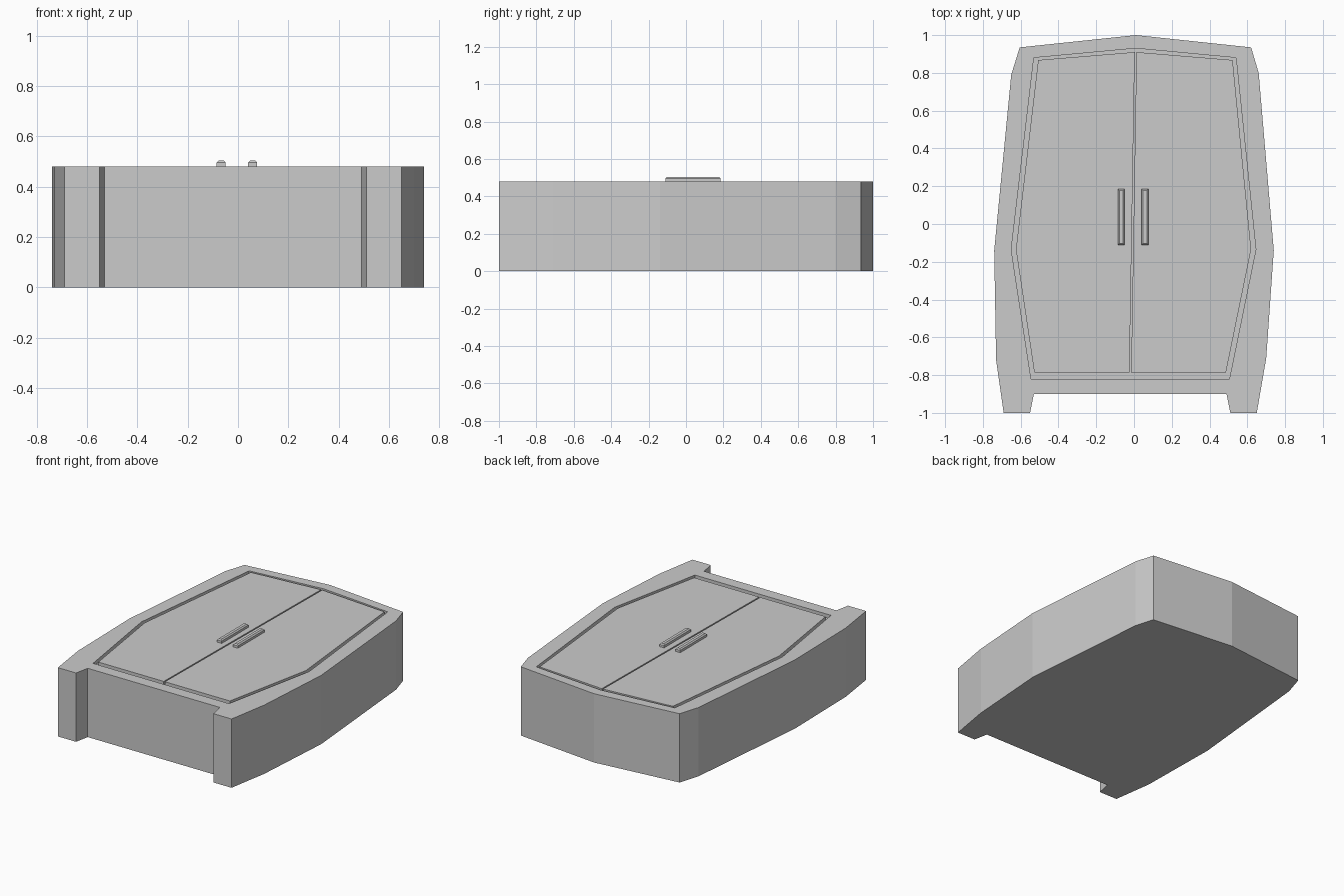
import bpy, bmesh

if "Cube" in bpy.data.objects:
    bpy.data.objects.remove(bpy.data.objects["Cube"])

TOP = 0.48
FLOOR = 0.455


def loft(name, rings):
    """Solid from stacked rings, each a list of (x, y) points and a height."""
    bm = bmesh.new()
    loops = [[bm.verts.new((x, y, z)) for x, y in pts] for pts, z in rings]
    n = len(loops[0])
    bm.faces.new(loops[0])
    bm.faces.new(loops[-1])
    for a, b in zip(loops, loops[1:]):
        for i in range(n):
            j = (i + 1) % n
            bm.faces.new((a[i], a[j], b[j], b[i]))
    bmesh.ops.recalc_face_normals(bm, faces=bm.faces)
    mesh = bpy.data.meshes.new(name)
    bm.to_mesh(mesh)
    bm.free()
    ob = bpy.data.objects.new(name, mesh)
    bpy.context.collection.objects.link(ob)
    return ob


def rect(x0, x1, y0, y1, inset=0.0):
    x0, x1, y0, y1 = x0 + inset, x1 - inset, y0 + inset, y1 - inset
    return [(x0, y0), (x1, y0), (x1, y1), (x0, y1)]


# Cabinet body lying on its back, slightly lopsided, with two stub feet
outline = [(0.01, 1.0), (-0.605, 0.935), (-0.65, 0.79), (-0.74, -0.14),
           (-0.73, -0.72), (-0.69, -1.0), (-0.55, -1.0), (-0.53, -0.9),
           (0.49, -0.9), (0.51, -1.0), (0.65, -1.0), (0.70, -0.71),
           (0.74, -0.14), (0.66, 0.80), (0.62, 0.935)]
body = loft("cabinet_body", [(outline, 0), (outline, TOP)])

# Shallow door recess cut into the face of the body
recess = [(0.01, 0.93), (-0.53, 0.88), (-0.65, -0.135), (-0.545, -0.82),
          (0.505, -0.82), (0.645, -0.135), (0.54, 0.88)]
cutter = loft("recess_cutter", [(recess, FLOOR), (recess, TOP + 0.1)])
cutter.hide_render = True
mod = body.modifiers.new("recess", 'BOOLEAN')
mod.operation = 'DIFFERENCE'
mod.solver = 'EXACT'
mod.object = cutter
bpy.context.view_layer.objects.active = body
bpy.ops.object.modifier_apply(modifier="recess")
bpy.data.objects.remove(cutter)

# Two doors, split by a slightly slanted gap
left = [(0.004, 0.91), (-0.507, 0.868), (-0.625, -0.135), (-0.528, -0.785), (-0.024, -0.785)]
right = [(0.013, 0.91), (0.522, 0.868), (0.62, -0.135), (0.487, -0.785), (-0.015, -0.785)]
for name, pts in (("left_door", left), ("right_door", right)):
    loft(name, [(pts, FLOOR), (pts, TOP)])

# Bar handles with chamfered tops
for name, x in (("left_handle", -0.067), ("right_handle", 0.058)):
    box = (x - 0.018, x + 0.018, -0.11, 0.185)
    loft(name, [(rect(*box), TOP - 0.005), (rect(*box), 0.496),
                (rect(*box, 0.008), 0.504)])
